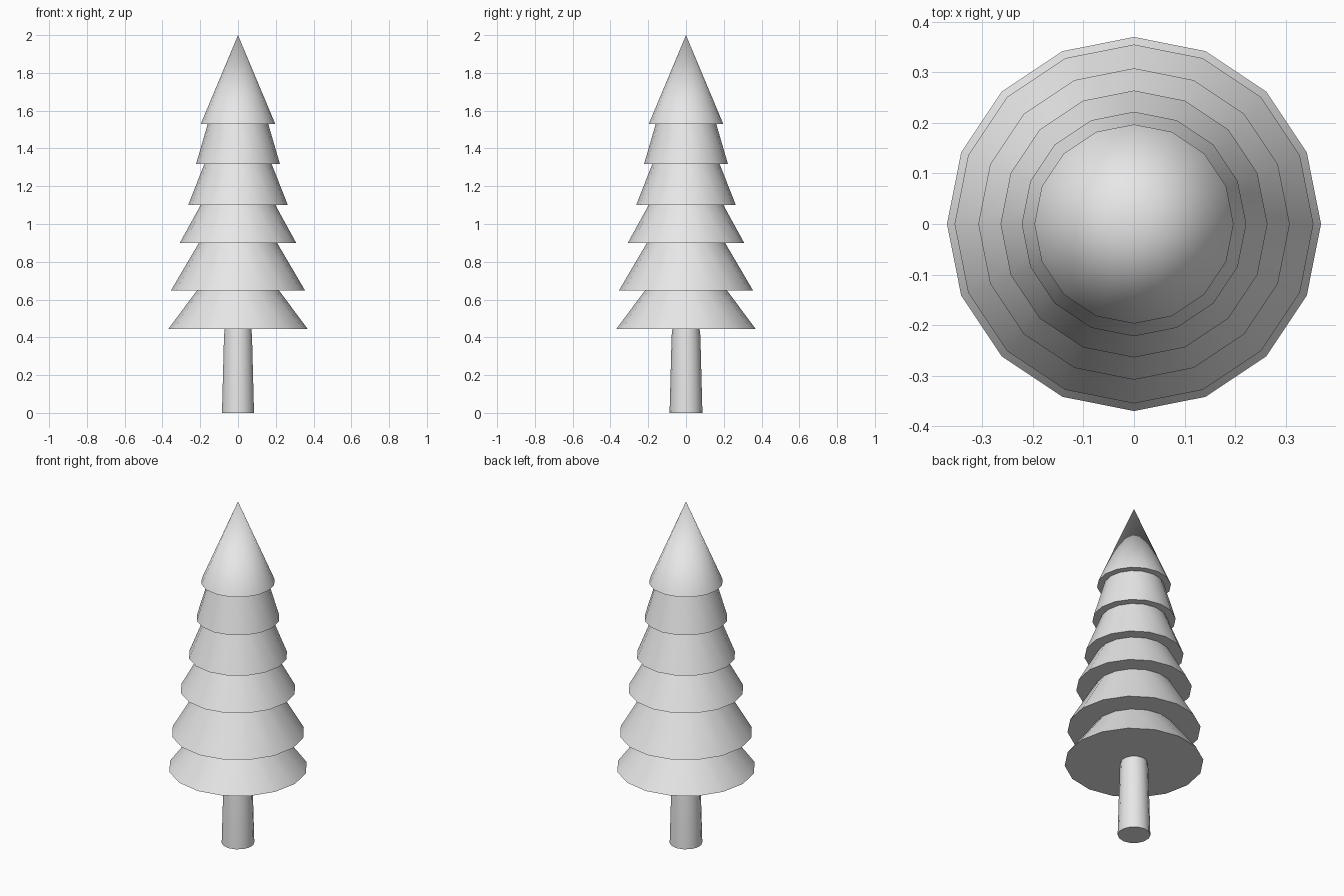
import bpy
import bmesh
from math import sin, cos, pi, radians

cube = bpy.data.objects.get("Cube")
if cube:
    bpy.data.objects.remove(cube, do_unlink=True)

grey = bpy.data.materials.new("light grey")
grey.use_nodes = True
grey.diffuse_color = (0.8, 0.8, 0.8, 1)
grey.node_tree.nodes["Principled BSDF"].inputs["Base Color"].default_value = (0.8, 0.8, 0.8, 1)


def turned(name, profile, sides):
    """Closed turned solid from (radius, height) points, bottom to top; radius 0 makes a tip."""
    bm = bmesh.new()
    rings = []
    for r, z in profile:
        count = sides if r > 0 else 1
        rings.append([bm.verts.new((r * sin(2 * pi * i / sides), r * cos(2 * pi * i / sides), z))
                      for i in range(count)])
    for low, high in zip(rings, rings[1:]):
        for i in range(sides):
            j = (i + 1) % sides
            if len(high) == 1:
                bm.faces.new((low[i], low[j], high[0]))
            else:
                bm.faces.new((low[i], low[j], high[j], high[i]))
    for ring in (rings[0], rings[-1]):
        if len(ring) > 1:
            bm.faces.new(ring)
    bmesh.ops.recalc_face_normals(bm, faces=bm.faces[:])
    mesh = bpy.data.meshes.new(name)
    bm.to_mesh(mesh)
    bm.free()
    mesh.materials.append(grey)
    obj = bpy.data.objects.new(name, mesh)
    bpy.context.collection.objects.link(obj)
    bpy.ops.object.select_all(action="DESELECT")
    obj.select_set(True)
    bpy.context.view_layer.objects.active = obj
    bpy.ops.object.shade_smooth_by_angle(angle=radians(40))
    return obj


# Trunk, tapering slightly up into the lowest branches
turned("trunk", [(0.087, 0), (0.076, 0.41), (0.07, 0.46)], 14)

# Branch tiers: bottom height, bottom radius, radius where the next tier covers it
tiers = [(0.443, 0.37, 0.217), (0.648, 0.355, 0.207), (0.90, 0.308, 0.198),
         (1.10, 0.264, 0.178), (1.318, 0.222, 0.16), (1.53, 0.197, 0)]
for n, (z, r, top_r) in enumerate(tiers):
    if top_r:
        # Run a little past the next tier's underside so the solids overlap
        next_z = tiers[n + 1][0]
        extra = 0.02
        inner = top_r - (r - top_r) * extra / (next_z - z)
        profile = [(r, z), (inner, next_z + extra)]
    else:
        profile = [(r, z), (0, 2)]
    turned(f"branch_tier_{n + 1}", profile, 16)
